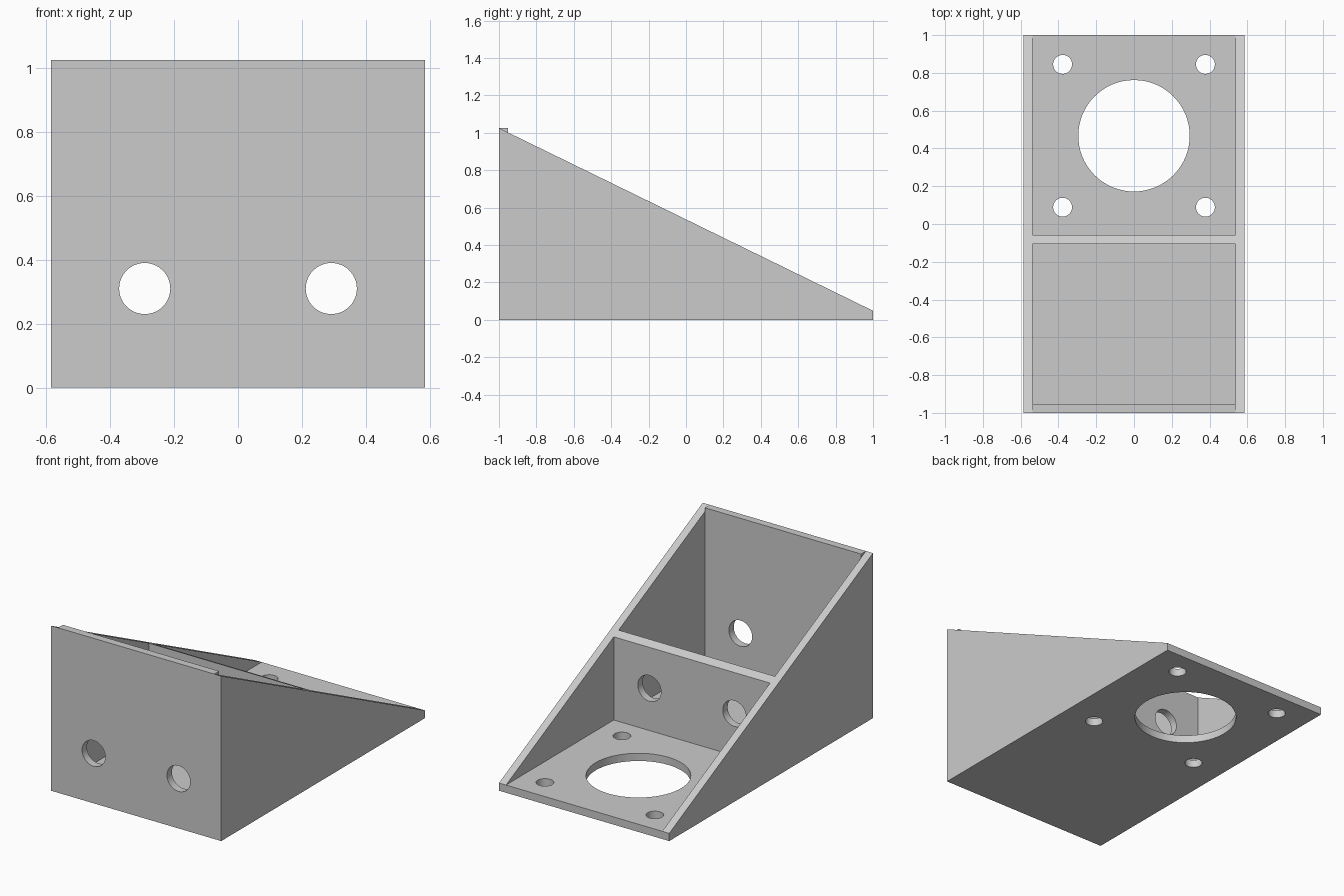
import bpy, bmesh, math
from mathutils import Matrix

cube = bpy.data.objects.get("Cube")
if cube:
    bpy.data.objects.remove(cube, do_unlink=True)

HALF_WIDTH, WALL, HEIGHT = 0.585, 0.048, 1.025
INNER = HALF_WIDTH - WALL
DIVIDER_FRONT, DIVIDER_BACK = -0.106, -0.058
HOLE_SIDES = 64

grey = bpy.data.materials.new("plain grey")
grey.use_nodes = True
grey.diffuse_color = (0.6, 0.6, 0.6, 1)
grey.node_tree.nodes["Principled BSDF"].inputs["Base Color"].default_value = (0.6, 0.6, 0.6, 1)


def finish(name, bm):
    bmesh.ops.recalc_face_normals(bm, faces=bm.faces)
    mesh = bpy.data.meshes.new(name)
    bm.to_mesh(mesh)
    bm.free()
    mesh.materials.append(grey)
    obj = bpy.data.objects.new(name, mesh)
    bpy.context.collection.objects.link(obj)
    return obj


def prism(name, profile, half):
    """Extrude a (y, z) side profile across x, from -half to half."""
    bm = bmesh.new()
    face = bm.faces.new([bm.verts.new((-half, y, z)) for y, z in profile])
    ext = bmesh.ops.extrude_face_region(bm, geom=[face])["geom"]
    moved = [v for v in ext if isinstance(v, bmesh.types.BMVert)]
    bmesh.ops.translate(bm, verts=moved, vec=(2 * half, 0, 0))
    return finish(name, bm)


def box_profile(y0, y1, z0, z1):
    return [(y0, z0), (y1, z0), (y1, z1), (y0, z1)]


def drill(name, center, radius, depth, along_y=False):
    bm = bmesh.new()
    turn = Matrix.Rotation(math.pi / 2, 4, "X") if along_y else Matrix()
    bmesh.ops.create_cone(bm, cap_ends=True, segments=HOLE_SIDES, radius1=radius,
                          radius2=radius, depth=depth,
                          matrix=Matrix.Translation(center) @ turn)
    return finish(name, bm)


def combine(target, tool, operation):
    mod = target.modifiers.new(tool.name, "BOOLEAN")
    mod.operation, mod.solver, mod.object = operation, "EXACT", tool
    bpy.context.view_layer.objects.active = target
    bpy.ops.object.modifier_apply(modifier=mod.name)
    bpy.data.objects.remove(tool, do_unlink=True)


# Wedge body with a sloping top
bracket = prism("wedge_bracket", [(-1, 0), (1, 0), (1, WALL), (-1, HEIGHT)], HALF_WIDTH)

# Two open compartments, leaving side walls, floor, front wall and divider
for name, y0, y1 in (("front_pocket", -1 + WALL, DIVIDER_FRONT),
                     ("back_pocket", DIVIDER_BACK, 1.1)):
    combine(bracket, prism(name, box_profile(y0, y1, WALL, 2), INNER), "DIFFERENCE")

# Square lip on top of the front wall, between the side walls
lip = [(-1, HEIGHT), (-1 + WALL, HEIGHT), (-1 + WALL, 0.98), (-0.98, 0.98)]
combine(bracket, prism("front_lip", lip, INNER), "UNION")

# Cable holes through the front wall and the divider
for side in (-1, 1):
    combine(bracket, drill("cable_hole", (side * 0.292, -0.6, 0.31), 0.08, 1.2, True),
            "DIFFERENCE")

# Large floor opening with four screw holes around it
combine(bracket, drill("floor_opening", (0, 0.467, 0), 0.295, 0.3), "DIFFERENCE")
for sx in (-1, 1):
    for sy in (-1, 1):
        combine(bracket, drill("screw_hole", (sx * 0.378, 0.467 + sy * 0.378, 0), 0.05, 0.3),
                "DIFFERENCE")

bpy.ops.object.select_all(action="DESELECT")
bracket.select_set(True)
bpy.context.view_layer.objects.active = bracket
bpy.ops.object.shade_smooth_by_angle(angle=math.radians(20))
